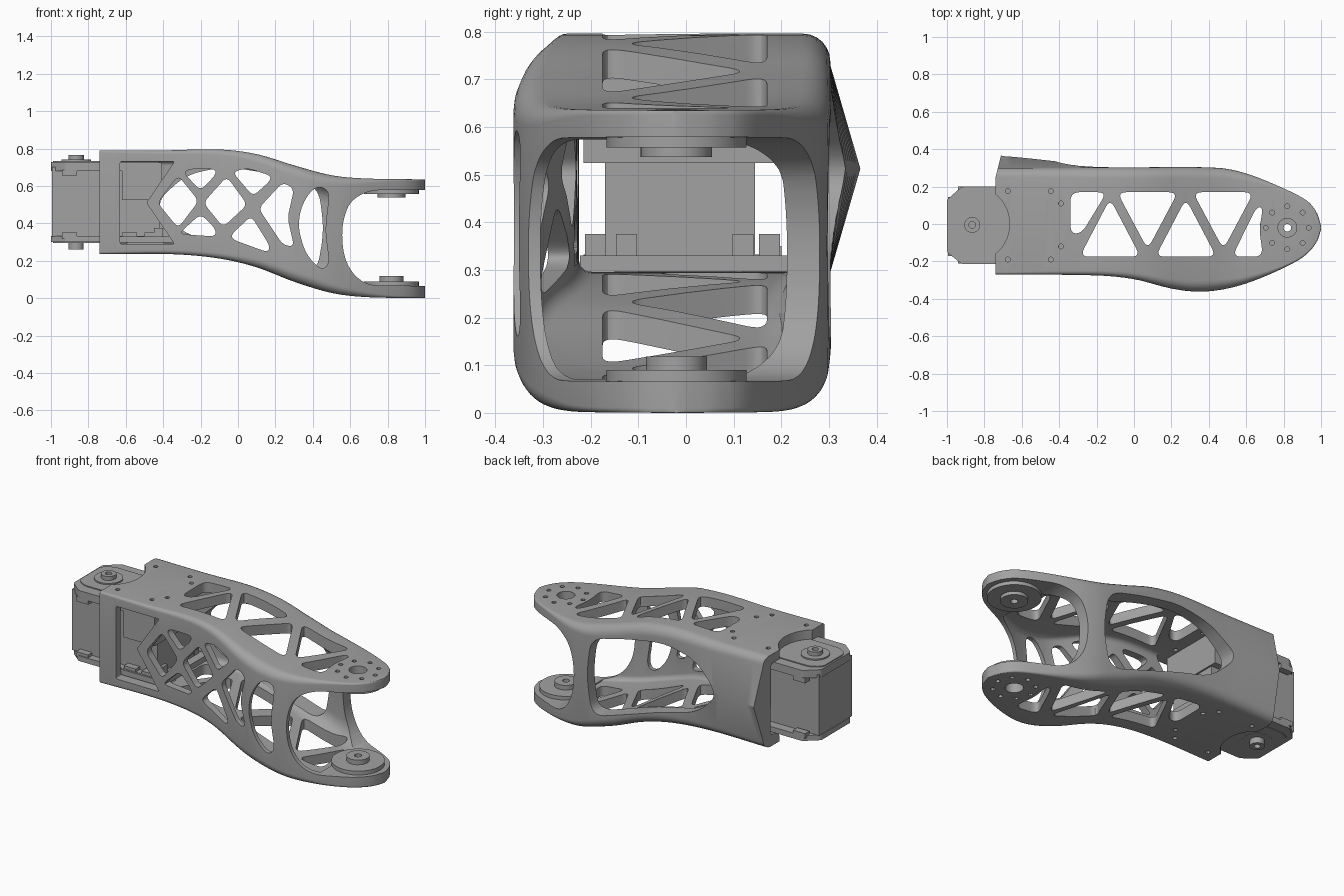
import bpy, bmesh, math
from mathutils import Vector

cube = bpy.data.objects.get("Cube")
if cube:
    bpy.data.objects.remove(cube, do_unlink=True)

grey = bpy.data.materials.new("machined grey")
grey.use_nodes = True
GREY = (0.36, 0.36, 0.36, 1)
grey.diffuse_color = GREY
grey.node_tree.nodes["Principled BSDF"].inputs["Base Color"].default_value = GREY


def finish(bm, name):
    bmesh.ops.recalc_face_normals(bm, faces=bm.faces)
    mesh = bpy.data.meshes.new(name)
    bm.to_mesh(mesh)
    bm.free()
    mesh.materials.append(grey)
    obj = bpy.data.objects.new(name, mesh)
    bpy.context.collection.objects.link(obj)
    return obj


def activate(obj):
    bpy.ops.object.select_all(action='DESELECT')
    obj.select_set(True)
    bpy.context.view_layer.objects.active = obj


def smooth(obj):
    activate(obj)
    bpy.ops.object.shade_smooth_by_angle(angle=math.radians(30))


def curve(table):
    """Smooth function through (x, value) points."""
    n = len(table)

    def slope(i):
        a, b = table[max(i - 1, 0)], table[min(i + 1, n - 1)]
        return (b[1] - a[1]) / (b[0] - a[0])

    def value(x):
        x = min(max(x, table[0][0]), table[-1][0])
        i = max(k for k in range(n - 1) if table[k][0] <= x)
        (xa, a), (xb, b) = table[i], table[i + 1]
        h = xb - xa
        t = (x - xa) / h
        s = t * t * (3 - 2 * t)
        bend = t * (1 - t) * h
        return a + (b - a) * s + bend * ((1 - t) * (slope(i) - (b - a) / h) - t * (slope(i + 1) - (b - a) / h)) \
            + (b - a) * (t - s)
    return value


def fillet(points, radius, steps=6):
    """Round every corner of a polygon."""
    pts = [Vector(p) for p in points]
    out = []
    for i, p in enumerate(pts):
        ends = []
        for q in (pts[i - 1], pts[(i + 1) % len(pts)]):
            d = q - p
            ends.append(p + d.normalized() * min(radius, d.length * 0.48))
        a, b = ends
        for k in range(steps + 1):
            t = k / steps
            out.append(a * (1 - t) ** 2 + p * 2 * t * (1 - t) + b * t * t)
    return out


def circle(x, y, r, n=32):
    return [Vector((x + r * math.cos(k * math.tau / n), y + r * math.sin(k * math.tau / n)))
            for k in range(n)]


def bridge(bm, a, b):
    for i in range(len(a)):
        j = (i + 1) % len(a)
        bm.faces.new((a[i], a[j], b[j], b[i]))


def prism(bm, outline, lo, hi, axis='Z'):
    """Extrude an outline along Z, or an x-z outline along Y."""
    rings = []
    for h in (lo, hi):
        rings.append([bm.verts.new((p[0], p[1], h) if axis == 'Z' else (p[0], h, p[1]))
                      for p in outline])
    bridge(bm, *rings)
    for ring in rings:
        bm.faces.new(ring)


def box(bm, x, y, z):
    prism(bm, [(x[0], y[0]), (x[1], y[0]), (x[1], y[1]), (x[0], y[1])], *z)


def cut(target, bm, name):
    tool = finish(bm, name)
    tool.hide_render = True
    mod = target.modifiers.new(name, 'BOOLEAN')
    mod.operation, mod.solver, mod.object = 'DIFFERENCE', 'EXACT', tool
    activate(target)
    bpy.ops.object.modifier_apply(modifier=name)
    bpy.data.objects.remove(tool, do_unlink=True)


# Outer shape of the link along x
top = curve([(-.74, .79), (-.4, .79), (-.1, .795), (.1, .77), (.3, .71), (.5, .657), (.68, .64), (1, .635)])
bottom = curve([(-.74, .235), (-.35, .235), (-.1, .212), (.1, .165), (.3, .088), (.5, .028), (.68, .006), (1, 0)])
front = curve([(-.74, -.27), (-.2, -.275), (0, -.295), (.2, -.345), (.35, -.362), (.5, -.345), (.65, -.3),
               (.85, -.21), (.93, -.155), (.98, -.09), (1, -.03)])
back = curve([(-.74, .3), (0, .303), (.45, .3), (.6, .27), (.8, .19), (.93, .12), (.98, .055), (1, -.01)])
ridge = curve([(-.74, .066), (-.6, .054), (-.3, .02), (-.1, 0), (1, 0)])
front_round = curve([(-.74, .012), (-.1, .03), (.35, .06), (.6, .04), (.8, .015), (1, .01)])
back_round = curve([(-.74, .05), (.4, .06), (.6, .04), (.8, .015), (1, .01)])
cave_round = curve([(-.74, .02), (-.4, .02), (.2, .08), (.6, .1), (1, .1)])


def section(x, inset):
    yf, yb, zb, zt = front(x), back(x), bottom(x), top(x)
    rf, rb, bulge = front_round(x), back_round(x), ridge(x)
    if inset:
        yf += .045 - .02 * min(max(x / .3, 0), 1)
        yb, zb, zt = yb - .07, zb + .06, zt - .06
        rf, rb, bulge = .03, cave_round(x), 0
    limit = (yb - yf) * .48
    ring = []
    for q, (y, z, r) in enumerate([(yb, zt, rb), (yf, zt, rf), (yf, zb, rf), (yb, zb, rb)]):
        r = min(r, limit)
        cy = y - r if q in (0, 3) else y + r
        cz = z - r if q < 2 else z + r
        for k in range(7):
            a = (q + k / 6) * math.pi / 2
            ring.append((x, cy + r * math.cos(a), cz + r * math.sin(a)))
    ring.append((x, yb + bulge, (zt + zb) / 2))
    # The rear edge of the open end leans inwards
    lean = .25 if x < -.73 else 0
    return [(px + lean * max(0, y - .25), y, z) for px, y, z in ring]


def loft(xs, inset):
    bm = bmesh.new()
    rings = [[bm.verts.new(p) for p in section(x, inset)] for x in xs]
    for a, b in zip(rings, rings[1:]):
        bridge(bm, a, b)
    bm.faces.new(rings[0])
    bm.faces.new(rings[-1])
    return bm


xs = [-.74 + 1.62 * k / 40 for k in range(41)] + [.9, .92, .94, .955, .97, .98, .988, .995, 1]
link = finish(loft(xs, False), "link_shell")
cut(link, loft([-.8 + 1.52 * k / 36 for k in range(37)], True), "cavity_cutter")

# Truss windows, servo notch and screw holes through both plates
bm = bmesh.new()
truss = [[(-.34, .17), (-.145, .17), (-.28, -.05), (-.34, -.05)],
         [(.525, -.175), (.69, -.175), (.67, -.03), (.69, .09), (.655, .09)]]
for s in (0, .405):
    truss.append([(-.29 + s, -.175), (.035 + s, -.175), (-.128 + s, .135)])
    truss.append([(-.09 + s, .17), (.235 + s, .17), (.073 + s, -.135)])
for t in truss:
    prism(bm, fillet(t, .05), -.5, 1.5)
prism(bm, circle(-.87, 0, .205, 48), -.5, 1.5)
screws = [(-.675, .175), (-.445, .175), (-.39, .11), (-.39, -.12), (-.445, -.19), (-.675, -.19)]
HUB = (.82, -.02)
for k in range(8):
    a = k * math.tau / 8
    screws.append((HUB[0] + .115 * math.cos(a), HUB[1] + .115 * math.sin(a)))
for x, y in screws:
    prism(bm, circle(x, y, .013, 12), -.5, 1.5)
prism(bm, circle(*HUB, .05), -.5, 1.5)
cut(link, bm, "plate_cutter")

# Lattice in the front wall
bm = bmesh.new()
lattice = [[(-.43, .51), (-.32, .655), (-.21, .52), (-.32, .375)],
           [(-.29, .67), (-.26, .69), (-.12, .69), (-.12, .66), (-.2, .575)],
           [(-.31, .35), (-.2, .45), (-.12, .37), (-.12, .33), (-.28, .34)],
           [(-.185, .51), (-.06, .65), (.05, .5), (-.08, .38)],
           [(-.03, .675), (.05, .695), (.175, .655), (.17, .625), (.08, .545)],
           [(-.04, .335), (.07, .44), (.17, .28), (.16, .245), (-.02, .31)],
           [(.11, .48), (.24, .62), (.3, .585), (.265, .43), (.3, .275), (.24, .285)]]
for t in lattice:
    prism(bm, fillet(t, .035), -.6, -.1, 'Y')
crescent = [(.41, .6), (.34, .5), (.32, .38), (.36, .24), (.44, .15), (.49, .18), (.465, .36), (.49, .58)]
prism(bm, fillet(crescent, .06), -.6, -.1, 'Y')
prism(bm, fillet([(-.63, .73), (-.34, .73), (-.49, .51), (-.34, .29), (-.63, .29)], .01), -.6, -.1, 'Y')
cut(link, bm, "lattice_cutter")

# Large opening in the back wall
bm = bmesh.new()
opening = [(-.45, .5), (-.28, .66), (-.06, .705), (.2, .66), (.43, .6), (.46, .36), (.42, .13),
           (.2, .2), (-.06, .285), (-.28, .34)]
prism(bm, fillet(opening, .09), .1, .6, 'Y')
cut(link, bm, "opening_cutter")

# Arched gap between the fork arms
bm = bmesh.new()
arch = [(1.1, .58), (.7, .577), (.6, .52), (.562, .42), (.555, .32), (.57, .21), (.62, .12), (.7, .068), (1.1, .065)]
prism(bm, fillet(arch, .06), -.7, .7, 'Y')
cut(link, bm, "arch_cutter")
smooth(link)


def turned(name, x, y, profile):
    """Ring-shaped part turned from a closed (radius, height) profile."""
    bm = bmesh.new()
    rings = [[bm.verts.new((p.x, p.y, z)) for p in circle(x, y, r, 40)] for r, z in profile]
    for i, ring in enumerate(rings):
        bridge(bm, rings[i - 1], ring)
    smooth(finish(bm, name))


def horn(name, x, y, base, step, tip, wide, narrow, bore):
    turned(name, x, y, [(bore, base), (wide, base), (wide, step), (narrow, step), (narrow, tip), (bore, tip)])


# Bearing horns on the fork and horns on the servo
horn("upper_fork_horn", *HUB, .582, .557, .537, .147, .075, .02)
horn("lower_fork_horn", *HUB, .062, .09, .118, .147, .064, .02)
horn("servo_top_horn", -.865, -.005, .73, .742, .766, .08, .042, .018)
horn("servo_bottom_horn", -.865, -.005, .305, .295, .26, .08, .04, .018)

# Servo: body, end caps, inner bracket and clips
bm = bmesh.new()
box(bm, (-.995, -.42), (-.17, .145), (.33, .7))
finish(bm, "servo_body")
cap = [(-1, .13), (-.92, .2), (-.42, .2), (-.42, -.21), (-.92, -.215), (-1, -.15)]
hub = [(-.99, .1), (-.93, .14), (-.7, .14), (-.66, .08), (-.66, -.09), (-.7, -.15), (-.93, -.15), (-.99, -.11)]
for name, spans in (("servo_top_cap", ((.68, .728), (.72, .734))), ("servo_bottom_cap", ((.3, .332), (.296, .304)))):
    bm = bmesh.new()
    for outline, (lo, hi) in zip((fillet(cap, .012), fillet(hub, .03)), spans):
        prism(bm, outline, lo, hi)
    smooth(finish(bm, name))
bm = bmesh.new()
box(bm, (-.62, -.41), (-.215, .185), (.525, .726))
box(bm, (-.66, -.35), (-.222, .218), (.297, .33))
finish(bm, "servo_bracket")
bm = bmesh.new()
for y in (-.19, -.125, .12, .175):
    box(bm, (-.45, -.4), (y - .022, y + .022), (.325, .375))
for x in (-.9, -.58, -.46):
    for lo in (.32, .655):
        for y in (-.19, .18):
            box(bm, (x - .04, x + .04), (y - .02, y + .02), (lo, lo + .03))
finish(bm, "servo_clips")
